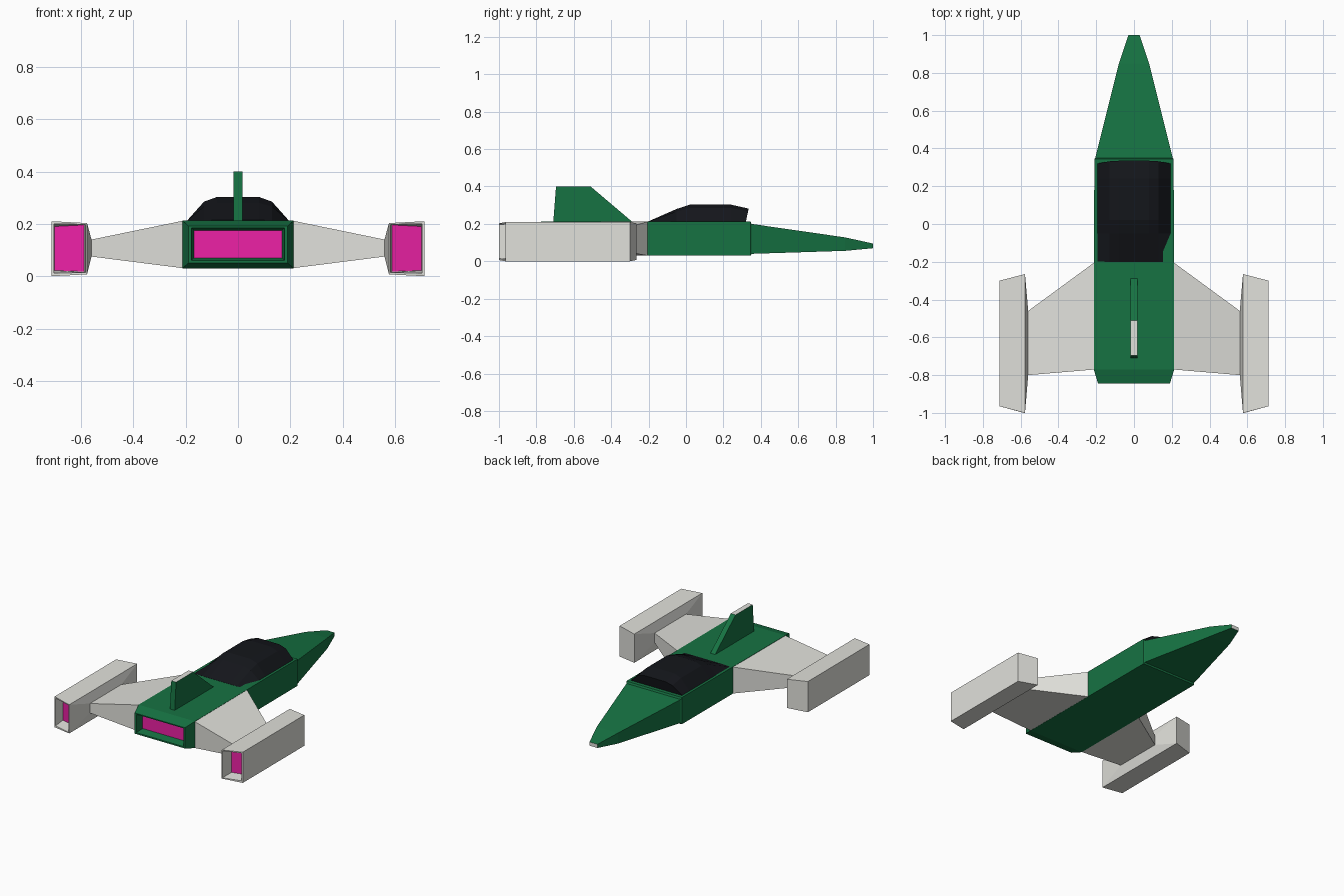
import bpy, bmesh

if "Cube" in bpy.data.objects:
    bpy.data.objects.remove(bpy.data.objects["Cube"])


def material(name, rgb):
    m = bpy.data.materials.new(name)
    m.diffuse_color = (*rgb, 1)
    m.use_nodes = True
    m.node_tree.nodes["Principled BSDF"].inputs["Base Color"].default_value = m.diffuse_color
    return m


GREEN = material("green_paint", (0.008, 0.17, 0.055))
GLASS = material("dark_glass", (0.007, 0.008, 0.011))
GLOW = material("magenta_glow", (0.85, 0.015, 0.38))
GREY = material("light_grey", (0.75, 0.75, 0.71))


def loft(name, rings, mats, first=0, last=0, mirror=False):
    """Skin a list of equal-sized rings; first/last are cap material slots."""
    bm = bmesh.new()
    loops = [[bm.verts.new(p) for p in ring] for ring in rings]
    n = len(rings[0])
    for a, b in zip(loops, loops[1:]):
        for i in range(n):
            j = (i + 1) % n
            bm.faces.new((a[i], a[j], b[j], b[i]))
    bm.faces.new(loops[0]).material_index = first
    bm.faces.new(loops[-1]).material_index = last
    bmesh.ops.recalc_face_normals(bm, faces=bm.faces)
    me = bpy.data.meshes.new(name)
    bm.to_mesh(me)
    bm.free()
    for m in mats:
        me.materials.append(m)
    ob = bpy.data.objects.new(name, me)
    bpy.context.collection.objects.link(ob)
    if mirror:
        ob.modifiers.new("mirror", "MIRROR")
    return ob


def rect_y(y, hw, z0, z1):
    return [(-hw, y, z0), (hw, y, z0), (hw, y, z1), (-hw, y, z1)]


def rect_x(x, y0, y1, z0, z1):
    return [(x, y0, z0), (x, y1, z0), (x, y1, z1), (x, y0, z1)]


# Fuselage: recessed exhaust, tail taper, box body, stepped nose cone
loft("fuselage", [rect_y(*s) for s in (
    (-0.79, 0.168, 0.07, 0.175),
    (-0.845, 0.178, 0.06, 0.185),
    (-0.845, 0.19, 0.05, 0.192),
    (-0.77, 0.213, 0.03, 0.213),
    (0.345, 0.21, 0.03, 0.213),
    (0.35, 0.205, 0.04, 0.2),
    (0.85, 0.08, 0.056, 0.128),
    (1.0, 0.03, 0.07, 0.095))], [GREEN, GLOW, GREY], 1, 2)

# Canopy: faceted arch that rises from the rear
arch = ((-0.195, 0), (-0.13, 0.8), (-0.08, 1), (0.08, 1), (0.13, 0.8), (0.195, 0))
loft("canopy", [[(x, y + lean * f, 0.212 + h * f) for x, f in arch] for y, h, lean in (
    (-0.2, 0.002, 0), (-0.05, 0.068, 0), (0.02, 0.091, 0),
    (0.24, 0.091, 0), (0.32, 0.07, 0.015))], [GLASS])

# Tail fin: pale top edge
fin = [[(-0.28, 0.205), (-0.71, 0.205)], [(-0.51, 0.4), (-0.695, 0.4)]]
loft("tail_fin", [[(-0.018, a, z), (0.018, a, z), (0.018, b, z), (-0.018, b, z)]
                  for (a, z), (b, _) in fin], [GREEN, GREY], 0, 1)

# Wings: taper outwards, then flare into the pods
loft("wings", [rect_x(*s) for s in (
    (0.205, -0.77, -0.2, 0.03, 0.213),
    (0.56, -0.8, -0.46, 0.075, 0.14),
    (0.577, -1.0, -0.265, 0.007, 0.203))], [GREY], mirror=True)


# Engine pods: slanted ends, recessed glowing exhaust at the rear
def pod_ring(yi, yo, xi, xo, inner, outer):
    return [(xi, yi, inner[0]), (xo, yo, outer[0]), (xo, yo, outer[1]), (xi, yi, inner[1])]


loft("engine_pods", [
    pod_ring(-0.265, -0.3, 0.577, 0.712, (0.007, 0.203), (0, 0.21)),
    pod_ring(-1.0, -0.965, 0.577, 0.712, (0.007, 0.203), (0, 0.21)),
    pod_ring(-1.0, -0.965, 0.583, 0.704, (0.014, 0.198), (0.012, 0.2)),
    pod_ring(-0.91, -0.89, 0.588, 0.702, (0.018, 0.196), (0.022, 0.19)),
], [GREY, GLOW], 0, 1, mirror=True)
